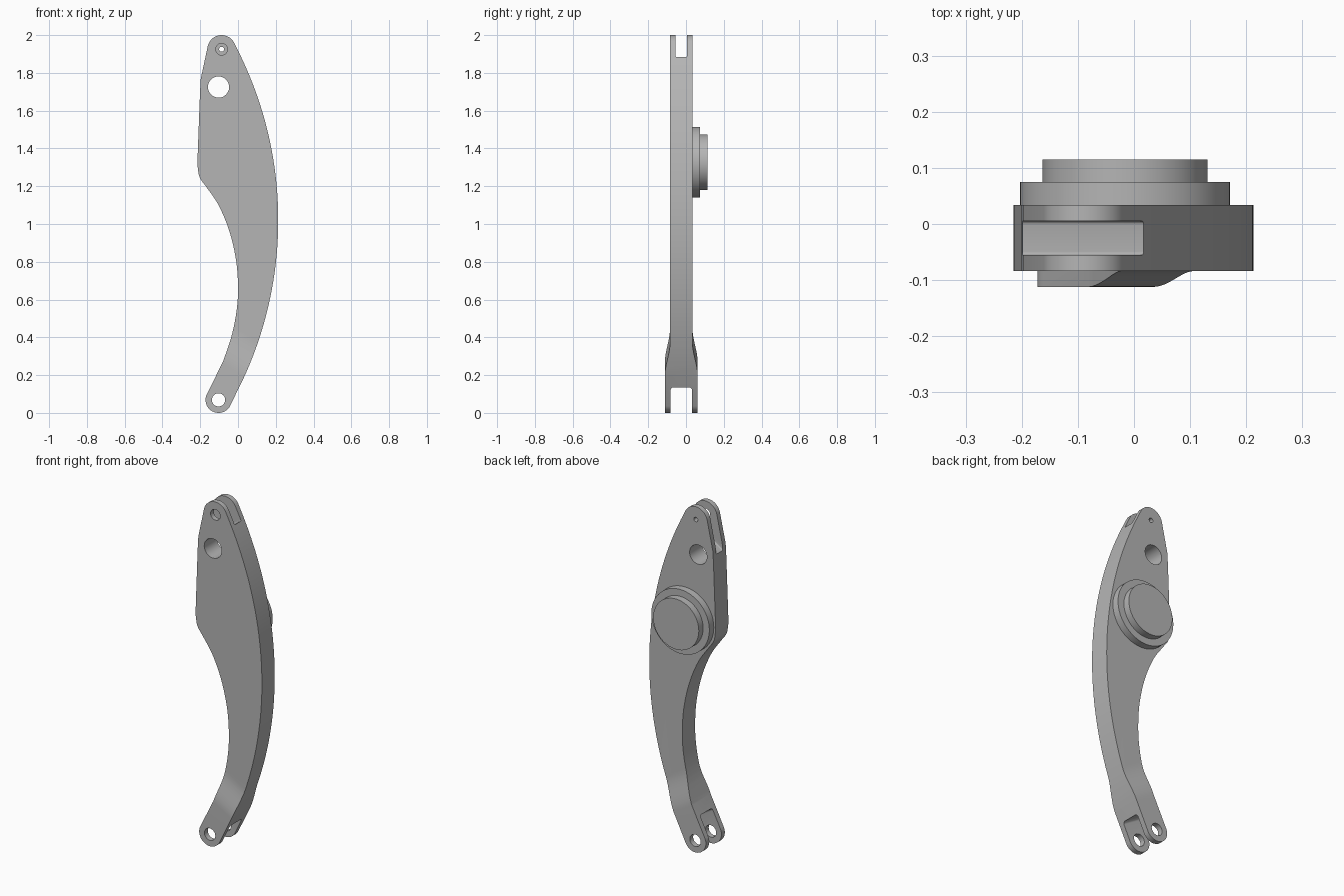
import bpy, bmesh, math
from mathutils import Vector

if "Cube" in bpy.data.objects:
    bpy.data.objects.remove(bpy.data.objects["Cube"])

grey = bpy.data.materials.new("plain grey metal")
grey.use_nodes = True
grey.diffuse_color = (0.46, 0.46, 0.46, 1)
grey.node_tree.nodes["Principled BSDF"].inputs["Base Color"].default_value = (0.46, 0.46, 0.46, 1)

X, Y, Z = Vector((1, 0, 0)), Vector((0, 1, 0)), Vector((0, 0, 1))
MID = -0.025                     # middle of the arm's thickness
PIVOT = (-0.103, 0.069)          # lower fork pin
TIP = (-0.087, 1.925)            # upper fork pin


def prism(name, pts, lo, hi, origin=(0, 0, 0), a=X, b=Z, c=Y):
    """Closed profile in the a-b plane, extruded along c from lo to hi."""
    bm = bmesh.new()
    o = Vector(origin)
    rings = [[bm.verts.new(o + a * p + b * q + c * d) for p, q in pts] for d in (lo, hi)]
    for r in rings:
        bm.faces.new(r)
    n = len(pts)
    for i in range(n):
        j = (i + 1) % n
        bm.faces.new((rings[0][i], rings[0][j], rings[1][j], rings[1][i]))
    bmesh.ops.recalc_face_normals(bm, faces=bm.faces)
    me = bpy.data.meshes.new(name)
    bm.to_mesh(me)
    bm.free()
    me.materials.append(grey)
    ob = bpy.data.objects.new(name, me)
    bpy.context.collection.objects.link(ob)
    return ob


def activate(ob):
    bpy.ops.object.select_all(action='DESELECT')
    ob.select_set(True)
    bpy.context.view_layer.objects.active = ob


def boolean(ob, cutter, op='DIFFERENCE'):
    m = ob.modifiers.new("cut", 'BOOLEAN')
    m.operation, m.solver, m.object = op, 'EXACT', cutter
    activate(ob)
    bpy.ops.object.modifier_apply(modifier=m.name)
    bpy.data.objects.remove(cutter)


def arc(c, r, a0, a1, n):
    return [(c[0] + r * math.cos(math.radians(a0 + (a1 - a0) * i / n)),
             c[1] + r * math.sin(math.radians(a0 + (a1 - a0) * i / n))) for i in range(n + 1)]


def disc(c, r, n=64):
    return arc(c, r, 0, 360, n)[:-1]


def spline(pts, steps=5):
    """Smooth curve through the points."""
    v = [Vector(p) for p in pts]
    v = [2 * v[0] - v[1]] + v + [2 * v[-1] - v[-2]]
    out = []
    for p, q, r, s in zip(v, v[1:], v[2:], v[3:]):
        for k in range(steps):
            t = k / steps
            out.append(tuple(0.5 * (2 * q + (r - p) * t + (2 * p - 5 * q + 4 * r - s) * t * t
                                    + (3 * q - p - 3 * r + s) * t ** 3)))
    return out + [tuple(v[-2])]


def slot(half, r, y):
    """Open channel profile with rounded corners at its floor (a = 0)."""
    return ([(0.5, y - half)] + arc((r, y - half + r), r, 270, 180, 5)
            + arc((r, y + half - r), r, 180, 90, 5) + [(0.5, y + half)])


# Arm outline: lower eye, bowed outer edge, upper eye, inner edge
outline = arc(PIVOT, 0.069, 150, 332, 24)
outline += arc((-1.787, 1.02), 2.0, -24.3, 27.2, 44)
outline += arc(TIP, 0.075, 28, 168, 20)
outline += [(-0.197, 1.77), (-0.201, 1.70), (-0.213, 1.38)]
outline += spline([(-0.215, 1.31), (-0.203, 1.247), (-0.167, 1.195), (-0.103, 1.10),
                   (-0.045, 0.96), (-0.009, 0.80), (0, 0.65), (-0.009, 0.53),
                   (-0.036, 0.40), (-0.08, 0.27)])
arm = prism("lever_arm", outline, -0.2, 0.2)

# Thickness along the arm: wide lower fork easing into the thinner body
U = Vector((0.52, 0, 0.854)).normalized()
W = U.cross(Y)
base = (PIVOT[0], 0, PIVOT[1])
ease = []
for i in range(15):
    s = i / 14
    ease.append((0.18 + 0.19 * s, 0.087 - 0.028 * s * s * (3 - 2 * s)))
side = [(-0.5, 0.087)] + ease + [(2.5, 0.059)]
profile = [(t, MID + h) for t, h in side] + [(t, MID - h) for t, h in reversed(side)]
boolean(arm, prism("thickness_cutter", profile, -2, 2, base, U, Y, W), 'INTERSECT')

# Lower fork channel, square to the arm
boolean(arm, prism("lower_slot_cutter", slot(0.056, 0.014, MID), -1, 1,
                   Vector(base) + U * 0.113, -U, Y, W))

# Upper fork channel with a sloping floor
N = Vector((-0.55, 0, 0.835)).normalized()
boolean(arm, prism("upper_slot_cutter", slot(0.03, 0.006, MID), -1, 1,
                   (0.02, 0, 1.885), N, Y, N.cross(Y)))

# Pin holes; the upper pin hole is wide in front and narrow behind
boolean(arm, prism("lower_pin_cutter", disc(PIVOT, 0.035, 40), -0.3, 0.3))
boolean(arm, prism("large_hole_cutter", disc((-0.103, 1.725), 0.056), -0.3, 0.3))
boolean(arm, prism("upper_pin_cutter", disc(TIP, 0.031, 40), -0.3, MID))
boolean(arm, prism("small_pin_cutter", disc(TIP, 0.013, 24), MID, 0.3))

# Stepped round boss on the back
hub = (-0.016, 1.327)
flange = prism("boss_flange", disc(hub, 0.187, 80), 0.01, 0.075)
cap = prism("boss_cap", disc(hub, 0.147, 80), 0.06, 0.115)

for ob in (arm, flange, cap):
    activate(ob)
    bpy.ops.object.shade_smooth_by_angle(angle=math.radians(25))
